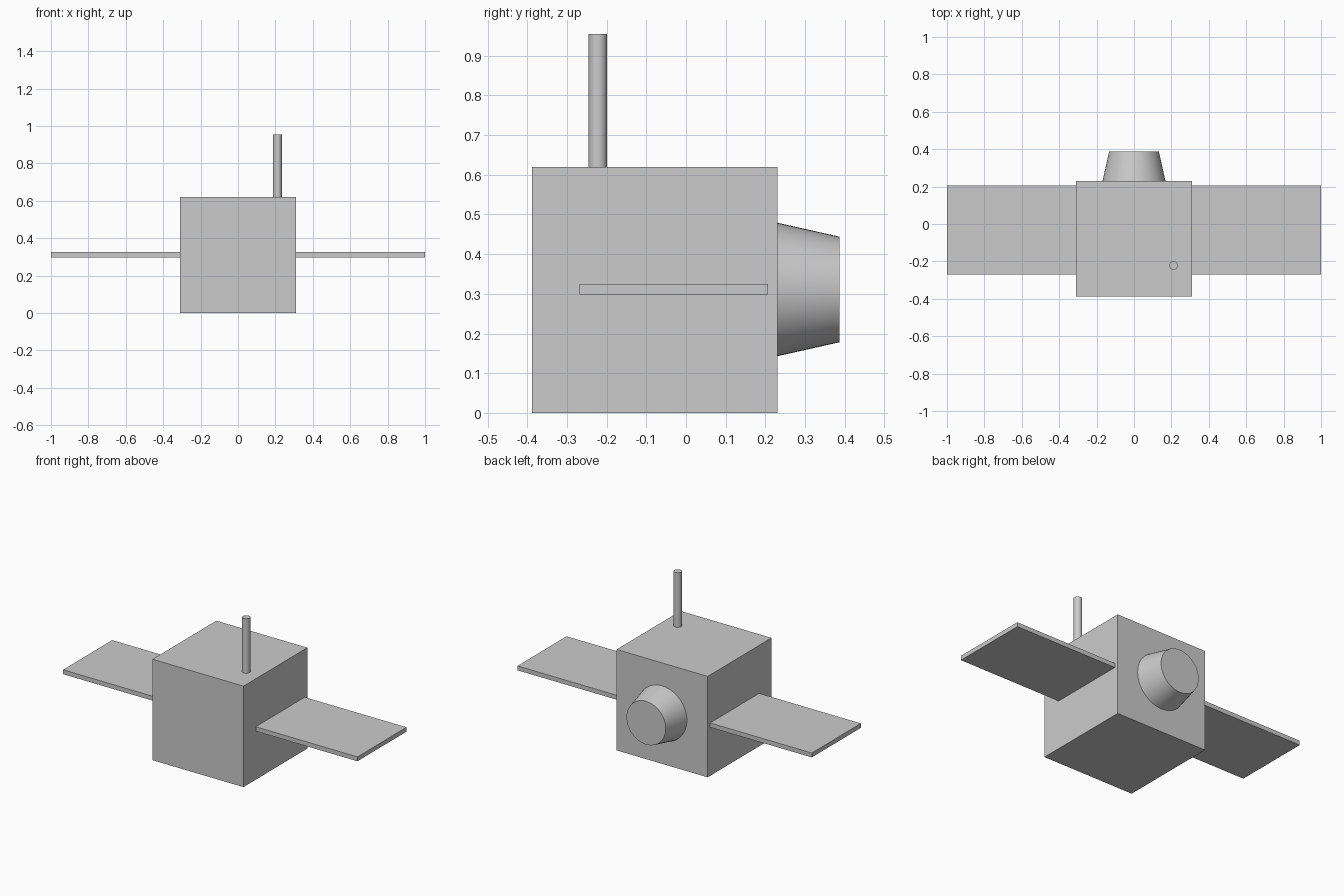
import bpy
import math

if "Cube" in bpy.data.objects:
    bpy.data.objects.remove(bpy.data.objects["Cube"])


def box(name, lo, hi):
    center = [(a + b) / 2 for a, b in zip(lo, hi)]
    bpy.ops.mesh.primitive_cube_add(size=1, location=center)
    ob = bpy.context.object
    ob.name = name
    ob.scale = [b - a for a, b in zip(lo, hi)]
    bpy.ops.object.transform_apply(location=False, rotation=False, scale=True)
    return ob


def cone(name, r1, r2, depth, location, rotation=(0, 0, 0), sides=32):
    bpy.ops.mesh.primitive_cone_add(vertices=sides, radius1=r1, radius2=r2, depth=depth,
                                    location=location, rotation=rotation)
    ob = bpy.context.object
    ob.name = name
    bpy.ops.object.shade_smooth_by_angle(angle=math.radians(40))
    return ob


# Cube body
box("body", (-0.309, -0.388, 0), (0.309, 0.231, 0.62))

# Solar panels on both sides
for side, x0, x1 in (("left", -1.0, -0.309), ("right", 0.309, 1.0)):
    box(side + "_solar_panel", (x0, -0.269, 0.298), (x1, 0.207, 0.325))

# Tapered nozzle on the back, wide end against the body
cone("nozzle", 0.168, 0.133, 0.156, (0, 0.309, 0.311), (-math.pi / 2, 0, 0), 48)

# Antenna rod on the top
cone("antenna", 0.0235, 0.0235, 0.335, (0.211, -0.222, 0.7875), sides=16)
